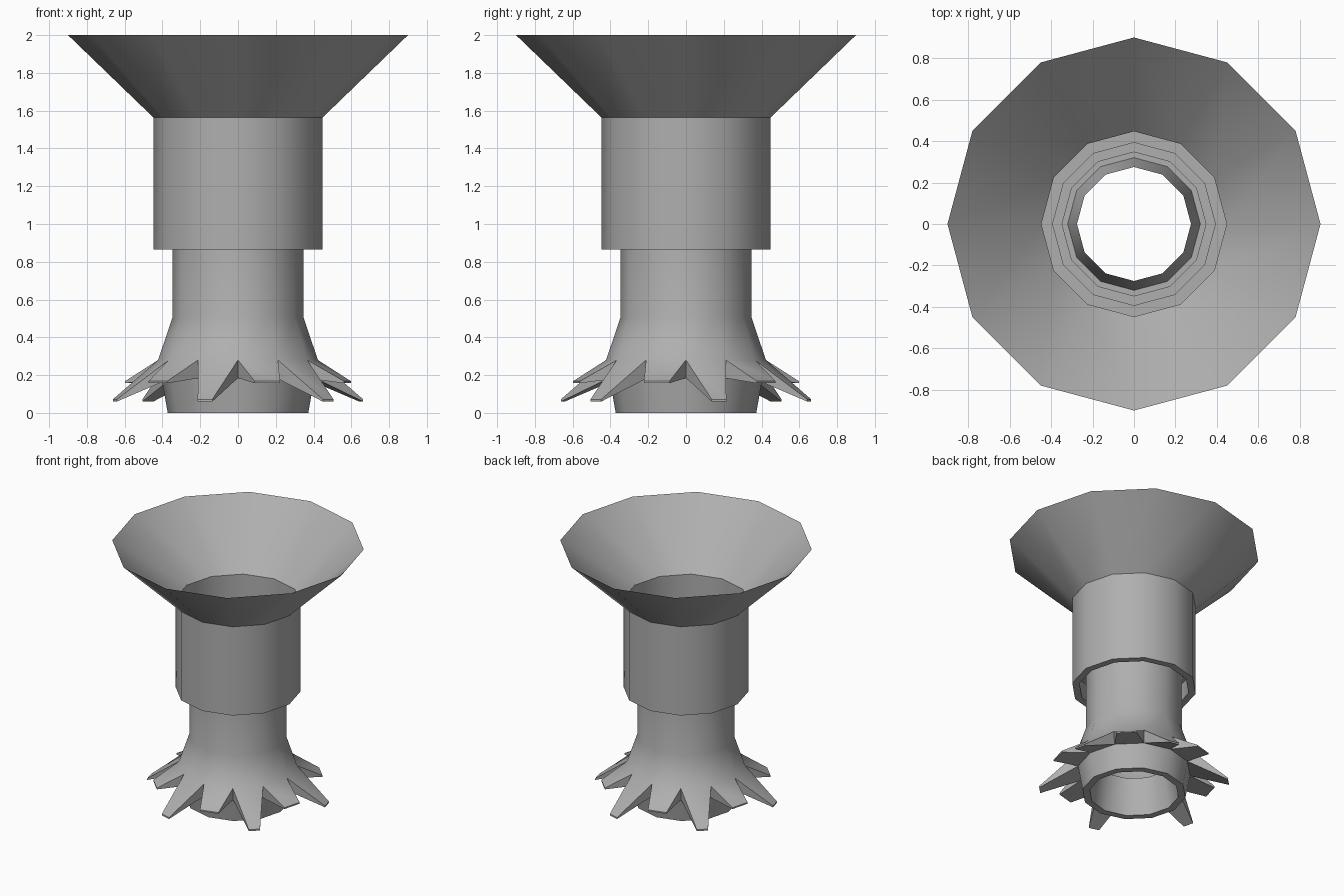
import bpy, math

if "Cube" in bpy.data.objects:
    bpy.data.objects.remove(bpy.data.objects["Cube"])

SIDES = 12

# Dark grey finish shared by every part
grey = bpy.data.materials.new("dark_grey")
grey.diffuse_color = (0.43, 0.43, 0.43, 1)
grey.use_nodes = True
grey.node_tree.nodes["Principled BSDF"].inputs["Base Color"].default_value = grey.diffuse_color


def make_object(name, verts, faces, angle):
    mesh = bpy.data.meshes.new(name)
    mesh.from_pydata(verts, [], faces)
    mesh.update()
    mesh.materials.append(grey)
    obj = bpy.data.objects.new(name, mesh)
    bpy.context.collection.objects.link(obj)
    bpy.ops.object.select_all(action='DESELECT')
    obj.select_set(True)
    bpy.context.view_layer.objects.active = obj
    bpy.ops.object.shade_smooth_by_angle(angle=math.radians(angle))
    return obj


def polar(r, degrees, z):
    a = math.radians(degrees)
    return (r * math.cos(a), r * math.sin(a), z)


def lathe(profile, skip=None):
    """Spin an open (radius, height) profile into a twelve-sided shell."""
    verts = [polar(r, 360 / SIDES * i, z) for r, z in profile for i in range(SIDES)]
    faces = []
    for k in range(len(profile) - 1):
        if k == skip:
            continue
        for i in range(SIDES):
            j = (i + 1) % SIDES
            a, b = k * SIDES, (k + 1) * SIDES
            faces.append((a + i, a + j, b + j, b + i))
    return verts, faces


# Lower pipe: open inner lip, bottom rim, flared foot and straight neck.
# The band under the flare (rows 3 to 4) is left open for the spikes.
verts, faces = lathe([(0.275, 0.28), (0.32, 0), (0.372, 0), (0.405, 0.185),
                      (0.423, 0.28), (0.347, 0.505), (0.347, 1.0)], skip=3)

# Alternating long and short drooping spikes drawn out of that band
for k in range(SIDES):
    mid = 30 * k + 15
    reach, half, top, low = (0.675, 0.04, 0.072, 0.06) if k % 2 == 0 else (0.6, 0.07, 0.168, 0.157)
    spread = math.degrees(math.atan2(half, reach))
    tip_r = math.hypot(reach, half)
    j = (k + 1) % SIDES
    up0, up1, lo1, lo0 = 4 * SIDES + k, 4 * SIDES + j, 3 * SIDES + j, 3 * SIDES + k
    n = len(verts)
    verts += [polar(tip_r, mid - spread, top), polar(tip_r, mid + spread, top),
              polar(tip_r, mid + spread, low), polar(tip_r, mid - spread, low)]
    faces += [(up0, n, n + 1, up1), (n, n + 3, n + 2, n + 1), (lo0, lo1, n + 2, n + 3),
              (up0, lo0, n + 3, n), (up1, n + 1, n + 2, lo1)]
make_object("spiked_lower_pipe", verts, faces, 45)

# Upper sleeve: recess around the neck, bottom rim and outer wall
make_object("upper_sleeve", *lathe([(0.347, 1.0), (0.395, 1.0), (0.395, 0.865),
                                    (0.447, 0.865), (0.447, 1.563)]), 35)

# Open funnel on top
make_object("funnel", *lathe([(0.447, 1.563), (0.9, 2.0)]), 35)
